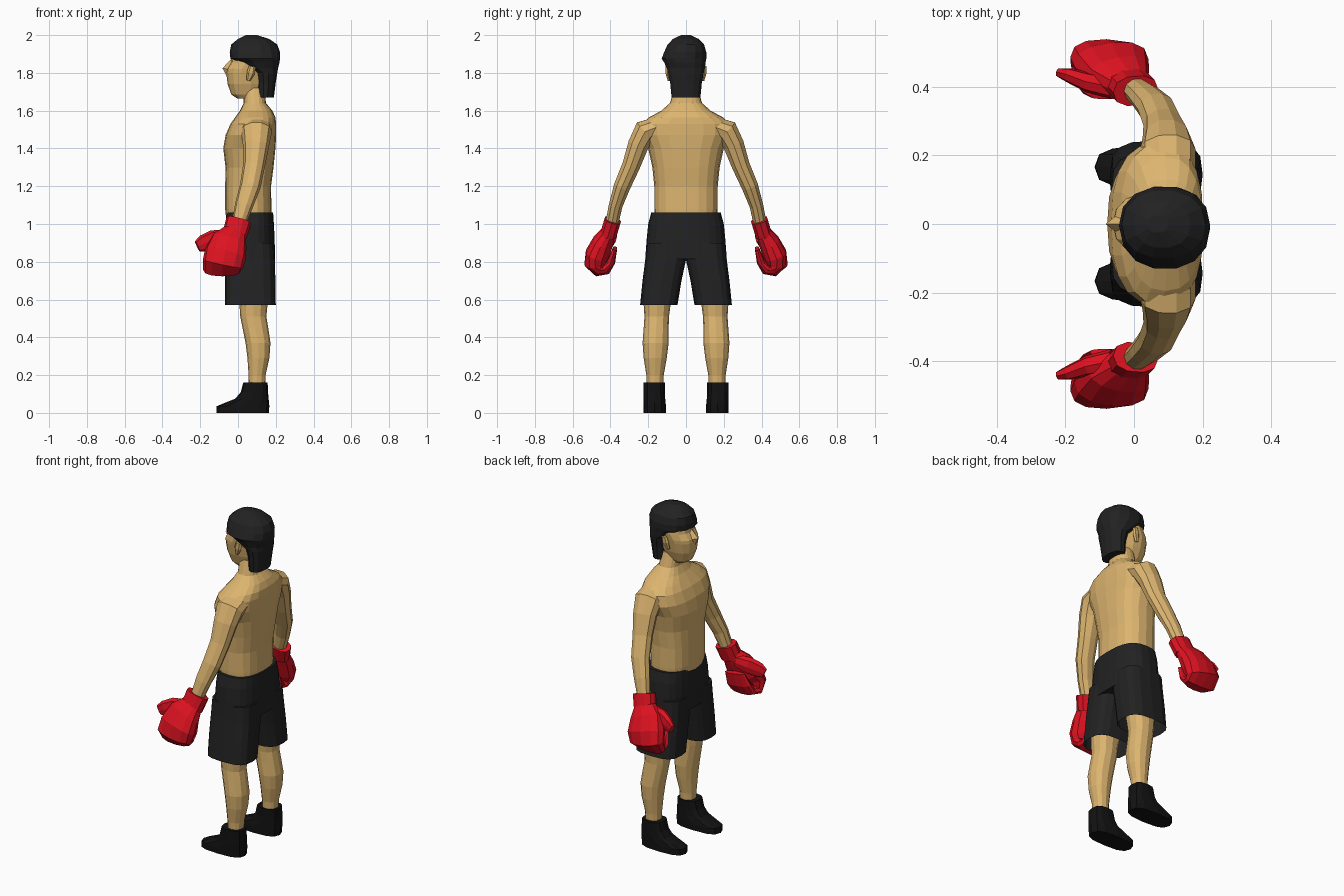
import bpy, bmesh, math
from mathutils import Vector


def material(name, rgb):
    m = bpy.data.materials.new(name)
    m.diffuse_color = (*rgb, 1)
    return m


SKIN = material("skin", (0.72, 0.46, 0.16))
BLACK = material("black", (0.016, 0.016, 0.017))
BOOT = material("boot_black", (0.006, 0.006, 0.006))
RED = material("red", (0.72, 0.006, 0.015))


def loft(name, rings, mat, n=12, e=1.0, caps=(True, True)):
    """Skin rings of (centre, half-axis u, half-axis v); e < 1 makes them boxier."""
    bm = bmesh.new()
    rows = []
    for c, u, v in rings:
        row = []
        for i in range(n):
            a = 2 * math.pi * i / n
            p, q = (math.copysign(abs(f) ** e, f) for f in (round(math.cos(a), 6), round(math.sin(a), 6)))
            row.append(bm.verts.new(c + u * p + v * q))
        rows.append(row)
    for r, s in zip(rows, rows[1:]):
        for i in range(n):
            j = (i + 1) % n
            bm.faces.new((r[i], r[j], s[j], s[i]))
    for cap, row in zip(caps, (rows[0], rows[-1])):
        if cap:
            bm.faces.new(row)
    bmesh.ops.recalc_face_normals(bm, faces=bm.faces)
    me = bpy.data.meshes.new(name)
    bm.to_mesh(me)
    bm.free()
    me.materials.append(mat)
    ob = bpy.data.objects.new(name, me)
    bpy.context.collection.objects.link(ob)
    return ob


def stack(name, rows, mat, side=1, **kw):
    """Level rings from (z, x0, x1, y0, y1)."""
    rings = [(Vector(((a + b) / 2, side * (c + d) / 2, z)),
              Vector(((b - a) / 2, 0, 0)), Vector((0, (d - c) / 2, 0))) for z, a, b, c, d in rows]
    return loft(name, rings, mat, **kw)


def tube(name, rows, mat, side=1, ref=(1, 0, 0), **kw):
    """Rings square to a path of (x, y, z, half width along ref, half thickness)."""
    pts = [Vector((x, side * y, z)) for x, y, z, w, t in rows]
    rings = []
    for i, p in enumerate(pts):
        d = (pts[min(i + 1, len(pts) - 1)] - pts[max(i - 1, 0)]).normalized()
        u = Vector(ref)
        u = (u - d * u.dot(d)).normalized()
        rings.append((p, u * rows[i][3], d.cross(u) * rows[i][4]))
    return loft(name, rings, mat, **kw)


def sym(rows):
    return [(z, a, b, -w, w) for z, a, b, w in rows]


# Torso and neck
stack("torso", sym([
    (1.00, -.06, .175, .165), (1.08, -.068, .177, .168), (1.20, -.068, .175, .168),
    (1.30, -.066, .188, .178), (1.40, -.078, .198, .200), (1.47, -.066, .202, .235),
    (1.53, -.040, .202, .235), (1.565, -.015, .198, .195), (1.60, .010, .182, .130),
    (1.64, .030, .148, .085), (1.72, .030, .140, .062)]), SKIN, n=20, e=.8)

# Head with a peaked mid face
stack("head", sym([
    (1.665, -.005, .10, .042), (1.685, -.035, .12, .056), (1.74, -.055, .14, .076),
    (1.80, -.062, .15, .088), (1.82, -.060, .16, .092), (1.855, -.038, .18, .097),
    (1.90, -.036, .19, .092), (1.95, -.010, .17, .070)]), SKIN, n=14, e=.88)
tube("nose", [(-.03, 0, 1.865, .010, .012), (-.055, 0, 1.82, .028, .022),
              (-.045, 0, 1.785, .015, .022)], SKIN, n=4)

# Hair: nape, side band and crown
stack("hair", [
    (1.67, .100, .190, -.078, .078), (1.75, .098, .200, -.086, .086), (1.80, .085, .208, -.096, .096),
    (1.825, .035, .212, -.104, .102), (1.855, .000, .220, -.118, .106), (1.875, -.040, .222, -.132, .110),
    (1.91, -.044, .222, -.118, .110), (1.95, -.036, .208, -.100, .098), (1.98, .000, .165, -.070, .068),
    (2.00, .040, .100, -.026, .026)], BLACK, n=14, e=.9)

# Shorts: hips here, legs below
stack("shorts_hips", sym([
    (.815, -.070, .196, .216), (.92, -.070, .194, .208), (1.0, -.066, .190, .200),
    (1.06, -.062, .186, .184)]), BLACK, n=24, e=.75)

for s, tag in ((1, "right"), (-1, "left")):
    stack(f"shorts_leg_{tag}", [
        (.57, -.070, .200, .045, .243), (.70, -.070, .198, .024, .230),
        (.81, -.069, .195, .000, .216), (.90, -.066, .190, -.01, .208)],
        BLACK, s, n=16, e=.65, caps=(False, True))
    # Bare lower leg with knee and calf
    stack(f"leg_{tag}", [
        (.10, .058, .142, .122, .205), (.20, .056, .146, .118, .210), (.29, .050, .166, .102, .224),
        (.37, .040, .172, .092, .230), (.45, .024, .160, .092, .224), (.51, .012, .150, .090, .220),
        (.57, .008, .156, .082, .224), (.75, -.02, .17, .050, .215)], SKIN, s, n=12, e=.9)
    # Boot
    stack(f"boot_{tag}", [
        (0, -.115, .163, .106, .226), (.035, -.113, .166, .106, .226), (.055, -.065, .164, .108, .226),
        (.075, -.015, .162, .110, .226), (.11, .015, .159, .112, .226), (.16, .028, .157, .112, .226)],
        BOOT, s, n=12, e=.7)
    # Arm from shoulder to wrist
    tube(f"arm_{tag}", [
        (.100, .150, 1.515, .080, .055), (.098, .215, 1.490, .082, .068), (.095, .252, 1.42, .070, .058),
        (.085, .290, 1.31, .058, .050), (.065, .338, 1.20, .055, .046), (.032, .372, 1.10, .048, .038),
        (0, .395, .99, .036, .036)], SKIN, s, n=10)
    # Ear
    tube(f"ear_{tag}", [(.055, .088, 1.76, .010, .010), (.068, .098, 1.80, .022, .012),
                        (.075, .100, 1.835, .018, .010)], SKIN, s, n=6)
    # Glove: cuff, curled mitt and thumb
    tube(f"glove_cuff_{tag}", [
        (.005, .388, 1.02, .068, .046), (-.018, .412, .94, .066, .046)], RED, s, n=10, e=.85)
    tube(f"glove_mitt_{tag}", [
        (-.012, .408, .96, .062, .040), (-.045, .437, .91, .096, .056), (-.066, .470, .84, .112, .064),
        (-.080, .483, .79, .108, .056), (-.084, .460, .755, .100, .036), (-.082, .425, .760, .092, .030),
        (-.074, .396, .80, .084, .022), (-.062, .376, .87, .068, .012)], RED, s, n=12, e=.85)
    tube(f"glove_thumb_{tag}", [
        (-.06, .398, .935, .036, .034), (-.13, .412, .918, .050, .030), (-.185, .432, .897, .045, .022),
        (-.215, .440, .882, .030, .014)], RED, s, ref=(0, 0, 1), n=8, e=.8)
